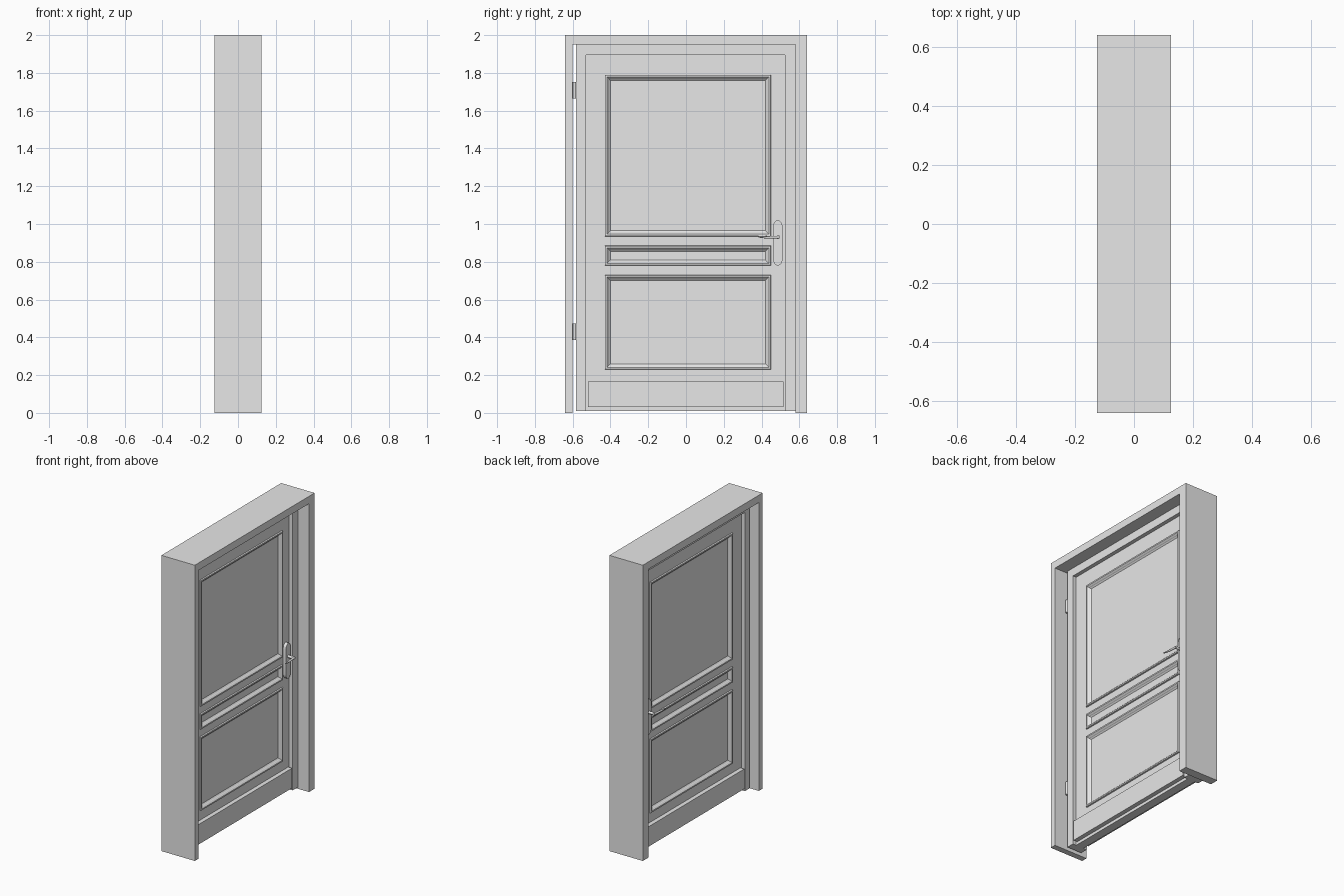
import bpy, bmesh, math
from mathutils import Matrix, Vector

if "Cube" in bpy.data.objects:
    bpy.data.objects.remove(bpy.data.objects["Cube"])

C = -0.014       # middle of the leaf thickness
BODY = 0.029     # half thickness of the stiles and rails

grey = bpy.data.materials.new("plain_grey")
grey.diffuse_color = (0.8, 0.8, 0.8, 1)
grey.use_nodes = True
grey.node_tree.nodes["Principled BSDF"].inputs["Base Color"].default_value = grey.diffuse_color


def finish(bm, name, smooth=False):
    bmesh.ops.recalc_face_normals(bm, faces=bm.faces)
    mesh = bpy.data.meshes.new(name)
    bm.to_mesh(mesh)
    bm.free()
    mesh.materials.append(grey)
    ob = bpy.data.objects.new(name, mesh)
    bpy.context.collection.objects.link(ob)
    if smooth:
        bpy.ops.object.select_all(action='DESELECT')
        ob.select_set(True)
        bpy.context.view_layer.objects.active = ob
        bpy.ops.object.shade_smooth_by_angle(angle=math.radians(35))
    return ob


def add_prism(bm, outline, x0, x1):
    """Extrude a (y, z) outline from x0 to x1."""
    f = bm.faces.new([bm.verts.new((x0, y, z)) for y, z in outline])
    ext = bmesh.ops.extrude_face_region(bm, geom=[f])["geom"]
    verts = [v for v in ext if isinstance(v, bmesh.types.BMVert)]
    bmesh.ops.translate(bm, vec=(x1 - x0, 0, 0), verts=verts)


def prism(name, outline, x0, x1, smooth=False):
    bm = bmesh.new()
    add_prism(bm, outline, x0, x1)
    return finish(bm, name, smooth)


def rect(y0, y1, z0, z1):
    return [(y0, z0), (y1, z0), (y1, z1), (y0, z1)]


def add_rod(bm, a, b, r, segs=12, r2=None):
    a, b = Vector(a), Vector(b)
    rot = (b - a).to_track_quat('Z', 'Y').to_matrix().to_4x4()
    bmesh.ops.create_cone(bm, cap_ends=True, segments=segs, radius1=r,
                          radius2=r if r2 is None else r2, depth=(b - a).length,
                          matrix=Matrix.Translation((a + b) / 2) @ rot)


# Fixed frame: two jambs and a head in one piece
prism("door_frame", [(-0.64, 0), (-0.60, 0), (-0.60, 1.95), (0.58, 1.95),
                     (0.58, 0), (0.64, 0), (0.64, 2), (-0.64, 2)], -0.125, 0.125)

# Thick border around the top and sides of the leaf
prism("leaf_border", [(-0.582, 0.01), (-0.53, 0.01), (-0.53, 1.895), (0.525, 1.895),
                      (0.525, 0.01), (0.58, 0.01), (0.58, 1.95), (-0.582, 1.95)],
      C - 0.055, C + 0.055)

# Stiles and rails: a grid with the panel cells left open
PANELS = [(0.23, 0.73), (0.78, 0.885), (0.935, 1.79)]
P0, P1 = -0.43, 0.45
ys = [-0.53, P0, P1, 0.525]
zs = [0.01] + [z for p in PANELS for z in p] + [1.895]
bm = bmesh.new()
grid = [[bm.verts.new((C - BODY, y, z)) for z in zs] for y in ys]
for i in range(len(ys) - 1):
    for j in range(len(zs) - 1):
        if i == 1 and j % 2 == 1:
            continue
        bm.faces.new((grid[i][j], grid[i + 1][j], grid[i + 1][j + 1], grid[i][j + 1]))
ext = bmesh.ops.extrude_face_region(bm, geom=bm.faces[:])["geom"]
bmesh.ops.translate(bm, vec=(2 * BODY, 0, 0),
                    verts=[v for v in ext if isinstance(v, bmesh.types.BMVert)])
finish(bm, "stiles_and_rails")

# Moulded panels, both sides: (inset, half thickness) steps
STEPS = [(0, BODY), (0.002, 0.038), (0.011, 0.038), (0.02, 0.029), (0.022, 0.025),
         (0.03, 0.018)]
for name, (z0, z1) in zip(("lower_panel", "middle_panel", "upper_panel"), PANELS):
    bm = bmesh.new()
    for side in (-1, 1):
        last = None
        for d, h in STEPS:
            ring = [bm.verts.new((C + side * h, y, z))
                    for y, z in rect(P0 + d, P1 - d, z0 + d, z1 - d)]
            if last:
                for k in range(4):
                    n = (k + 1) % 4
                    bm.faces.new((last[k], last[n], ring[n], ring[k]))
            last = ring
        bm.faces.new(last)
    # orient each side outwards by joining the outer rims
    bmesh.ops.bridge_loops(bm, edges=[e for e in bm.edges if e.is_boundary])
    finish(bm, name)

# Kick boards and handles on both faces of the leaf
for side, tag in ((1, "front"), (-1, "back")):
    def X(d):
        return C + side * d

    prism("kick_board_" + tag, rect(-0.52, 0.515, 0.03, 0.165), X(BODY), X(0.058))

    # Long plate with rounded ends
    cy, r, outline = 0.486, 0.025, []
    for zc, start in ((0.985, 0), (0.815, math.pi)):
        for k in range(9):
            a = start + math.pi * k / 8
            outline.append((cy + r * math.cos(a), zc + 1.4 * r * math.sin(a)))
    prism("handle_plate_" + tag, outline, X(BODY), X(0.05), True)

    # Neck and tapered lever
    bm = bmesh.new()
    add_rod(bm, (X(0.045), cy, 0.93), (X(0.095), cy, 0.93), 0.009)
    add_rod(bm, (X(0.09), cy + 0.008, 0.93), (X(0.096), 0.425, 0.929), 0.008, r2=0.006)
    add_rod(bm, (X(0.096), 0.427, 0.929), (X(0.1), 0.385, 0.932), 0.006, r2=0.004)
    finish(bm, "lever_" + tag, True)

# Hinges bridging the gap
for z, name in ((0.385, "lower_hinge"), (1.665, "upper_hinge")):
    bm = bmesh.new()
    add_rod(bm, (C + 0.05, -0.591, z), (C + 0.05, -0.591, z + 0.087), 0.009)
    add_prism(bm, rect(-0.594, -0.588, z, z + 0.087), C, C + 0.05)
    finish(bm, name, True)
